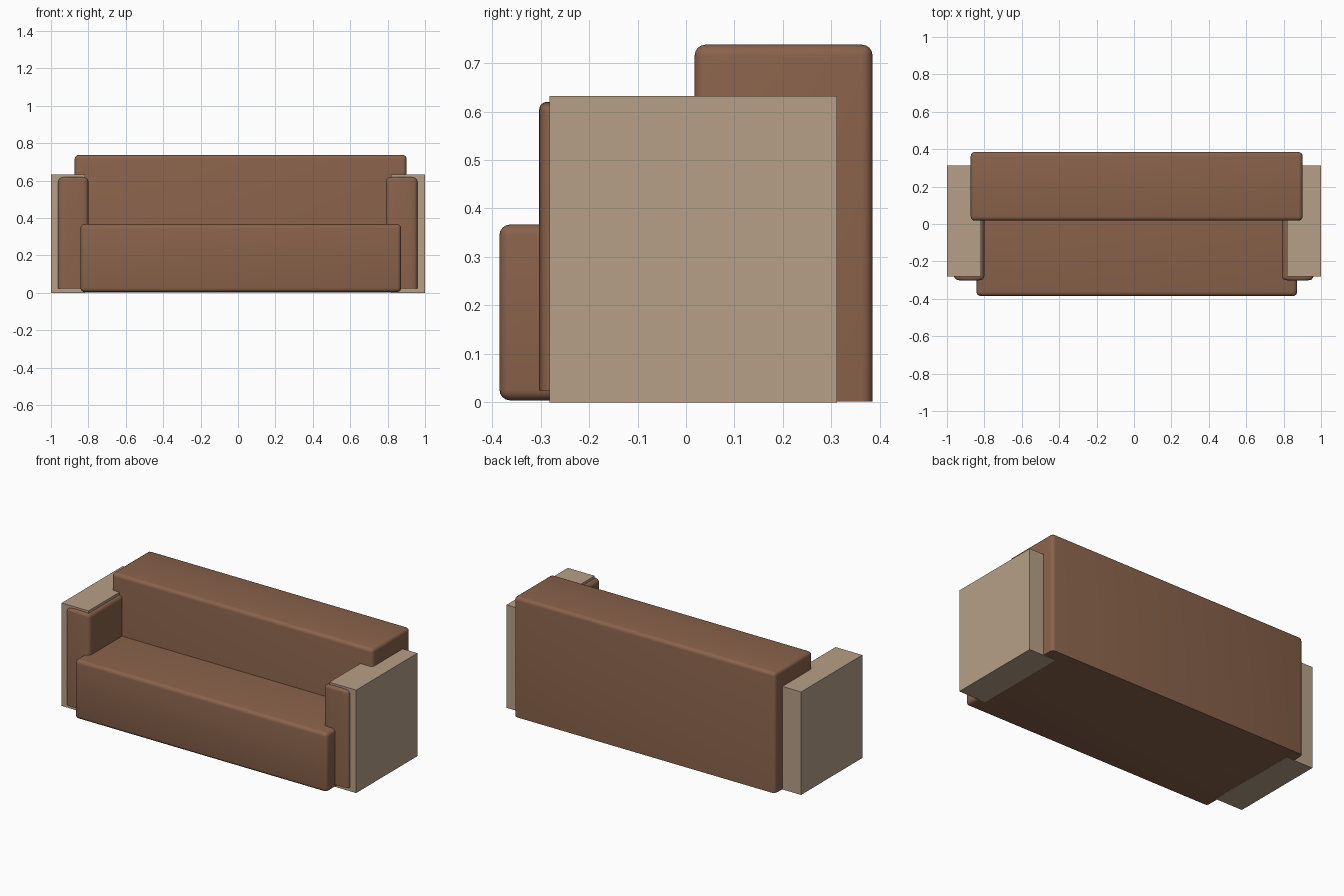
import bpy, bmesh, math
from mathutils import Vector

if "Cube" in bpy.data.objects:
    bpy.data.objects.remove(bpy.data.objects["Cube"])


def material(name, rgb):
    m = bpy.data.materials.new(name)
    m.diffuse_color = (*rgb, 1)
    m.use_nodes = True
    m.node_tree.nodes["Principled BSDF"].inputs["Base Color"].default_value = m.diffuse_color
    return m


leather = material("brown leather", (0.25, 0.123, 0.07))
wood = material("tan wood", (0.47, 0.35, 0.245))


def block(name, lo, hi, mat, bevel=0.0, flat_bottom=True, puff=0.0):
    """Box from corner lo to corner hi, with rounded edges and optional puffed front and top."""
    lo, hi = Vector(lo), Vector(hi)
    mid, half = (lo + hi) / 2, (hi - lo) / 2
    bm = bmesh.new()
    bmesh.ops.create_cube(bm, size=2)
    for v in bm.verts:
        v.co = mid + v.co * half
    if bevel:
        edges = [e for e in bm.edges
                 if not (flat_bottom and all(v.co.z < mid.z for v in e.verts))]
        bmesh.ops.bevel(bm, geom=edges, offset=bevel, segments=4, profile=0.5, affect='EDGES')
    if puff:
        for i in range(1, 8):
            x = lo.x + bevel + (hi.x - lo.x - 2 * bevel) * i / 8
            bmesh.ops.bisect_plane(bm, geom=bm.verts[:] + bm.edges[:] + bm.faces[:],
                                   plane_co=(x, 0, 0), plane_no=(1, 0, 0))
        for v in bm.verts:
            k = puff * (1 - ((v.co.x - mid.x) / half.x) ** 4)
            if v.co.y < lo.y + bevel + 0.001:
                v.co.y -= k
            if v.co.z > hi.z - bevel - 0.001:
                v.co.z += k
    bmesh.ops.recalc_face_normals(bm, faces=bm.faces)
    me = bpy.data.meshes.new(name)
    bm.to_mesh(me)
    bm.free()
    me.materials.append(mat)
    ob = bpy.data.objects.new(name, me)
    bpy.context.collection.objects.link(ob)
    if bevel:
        bpy.ops.object.select_all(action='DESELECT')
        bpy.context.view_layer.objects.active = ob
        ob.select_set(True)
        bpy.ops.object.shade_smooth_by_angle(angle=math.radians(35))
    return ob


# Upholstered seat and backrest
block("seat", (-0.842, -0.385, 0.004), (0.872, 0.33, 0.367), leather, 0.022, flat_bottom=False)
block("backrest", (-0.873, 0.018, 0.002), (0.901, 0.385, 0.738), leather, 0.022)

# Wooden arm boxes with a puffed pad on the inner side and front
for side, x0, x1, p0, p1 in (("left", -1, -0.818, -0.962, -0.80),
                             ("right", 0.818, 1, 0.79, 0.96)):
    block(side + "_arm", (x0, -0.282, 0), (x1, 0.312, 0.632), wood)
    block(side + "_arm_pad", (p0, -0.293, 0.024), (p1, 0.29, 0.61), leather, 0.016, puff=0.01)
